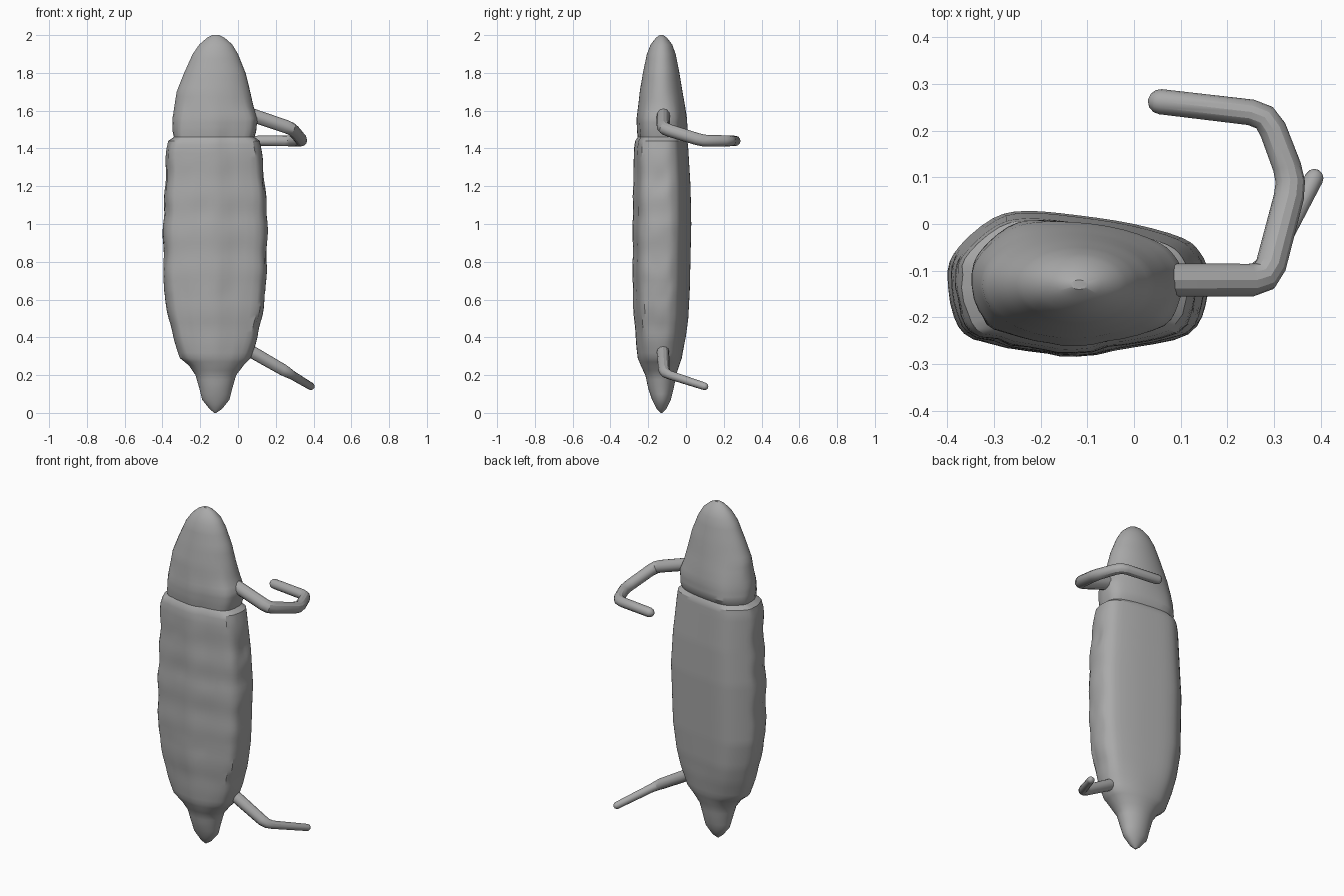
import bpy, bmesh, math
from mathutils import Vector, noise

if "Cube" in bpy.data.objects:
    bpy.data.objects.remove(bpy.data.objects["Cube"])

grey = bpy.data.materials.new("plain grey")
grey.diffuse_color = (0.4, 0.4, 0.4, 1)
grey.use_nodes = True
grey.node_tree.nodes["Principled BSDF"].inputs["Base Color"].default_value = grey.diffuse_color

# Body stations: z, x min, x max, y min, y max
STATIONS = [
    (0.0, -.125, -.115, -.135, -.125), (.02, -.15, -.085, -.155, -.105),
    (.07, -.19, -.045, -.18, -.08), (.13, -.205, -.03, -.2, -.065),
    (.2, -.225, -.01, -.215, -.052), (.25, -.26, .03, -.24, -.035),
    (.29, -.31, .07, -.257, -.02), (.4, -.345, .105, -.268, 0),
    (.5, -.37, .128, -.277, .012), (.65, -.397, .15, -.284, .02),
    (1.0, -.4, .16, -.285, .028), (1.2, -.388, .146, -.281, .024),
    (1.4, -.382, .125, -.278, .012), (1.44, -.375, .12, -.272, .008),
    (1.46, -.345, .092, -.258, -.006), (1.49, -.35, .1, -.262, .01),
    (1.56, -.348, .105, -.262, .008), (1.62, -.34, .085, -.255, -.002),
    (1.7, -.325, .065, -.245, -.018), (1.8, -.285, .04, -.228, -.035),
    (1.9, -.24, .0, -.207, -.055), (1.95, -.205, -.03, -.187, -.073),
    (1.985, -.165, -.07, -.16, -.1), (2.0, -.135, -.1, -.14, -.12)]

# Lopsided cross-section of the middle, in a -1..1 box
SECTION = [(1, .17), (.935, .43), (.8, .63), (.43, .82), (0, .94), (-.4, 1),
           (-.65, .9), (-.9, .53), (-1, .17), (-.95, -.45), (-.8, -.76),
           (-.4, -.92), (0, -1), (.43, -.87), (.86, -.7), (.98, -.3)]


def smooth(a, b, t):
    t = max(0, min(1, (t - a) / (b - a)))
    return t * t * (3 - 2 * t)


def section(k, per=3):
    """Point k on the smoothed section."""
    i, t = k // per, (k % per) / per
    n = len(SECTION)
    p0, p1, p2, p3 = (Vector(SECTION[(i + j) % n]) for j in (-1, 0, 1, 2))
    return 0.5 * (2 * p1 + (p2 - p0) * t + (2 * p0 - 5 * p1 + 4 * p2 - p3) * t * t
                  + (3 * p1 - p0 - 3 * p2 + p3) * t ** 3)


def ring_sizes():
    for a, b in zip(STATIONS, STATIONS[1:]):
        steps = max(1, round((b[0] - a[0]) / 0.025))
        for s in range(steps):
            yield [p + (q - p) * s / steps for p, q in zip(a, b)]
    yield STATIONS[-1]


def build_body():
    bm = bmesh.new()
    rings, n = [], len(SECTION) * 3
    for z, x0, x1, y0, y1 in ring_sizes():
        middle = smooth(.15, .5, z) * (1 - smooth(1.4, 1.75, z))
        rough = smooth(.2, .32, z) * (1 - smooth(1.5, 1.75, z))
        ring = []
        for k in range(n):
            p = section(k)
            a = math.atan2(p.y, p.x)
            p = Vector((math.cos(a), math.sin(a))).lerp(p, middle)
            # segment bands, long furrows and lumps on the belly and sides
            belly = rough * (1 - smooth(.1, .5, p.y))
            dent = .022 * (0.5 + 0.5 * math.sin(2 * math.pi * z / .2))
            dent += .035 * max(0, noise.noise(Vector((p.x * 4, p.y * 4, z * 7))))
            if p.y < -.3:
                for u in (-.68, -.32, .32, .68):
                    dent += .05 * math.exp(-((p.x - u) / .06) ** 2) * (
                        .6 + .4 * math.sin(9 * z + 5 * u))
            p *= 1 - dent * belly
            ring.append(bm.verts.new(((x0 + x1) / 2 + p.x * (x1 - x0) / 2,
                                      (y0 + y1) / 2 + p.y * (y1 - y0) / 2, z)))
        rings.append(ring)
    for lo, hi in zip(rings, rings[1:]):
        for k in range(n):
            bm.faces.new((lo[k], lo[(k + 1) % n], hi[(k + 1) % n], hi[k]))
    bm.faces.new(rings[0])
    bm.faces.new(rings[-1])
    bmesh.ops.recalc_face_normals(bm, faces=bm.faces)
    mesh = bpy.data.meshes.new("body")
    bm.to_mesh(mesh)
    bm.free()
    ob = bpy.data.objects.new("body", mesh)
    bpy.context.collection.objects.link(ob)
    return ob


def build_limb(name, path, r0, r1):
    """Bent round tube with softened elbows and a rounded tip."""
    path = [Vector(p) for p in path]
    pts = [path[0]]
    for a, p, b in zip(path, path[1:], path[2:]):
        q, s = p + (a - p).normalized() * .035, p + (b - p).normalized() * .035
        pts += [q, (q + 2 * p + s) / 4, s]
    d = (path[-1] - path[-2]).normalized()
    pts += [path[-1] - d * r1 * (1 - math.sin(t)) for t in (0, .5, 1.0, math.pi / 2)]
    cu = bpy.data.curves.new(name, 'CURVE')
    cu.dimensions = '3D'
    cu.bevel_depth, cu.bevel_resolution, cu.use_fill_caps = 1, 4, True
    sp = cu.splines.new('POLY')
    sp.points.add(len(pts) - 1)
    last = len(pts) - 4
    for i, p in enumerate(pts):
        sp.points[i].co = (*p, 1)
        r = r0 + (r1 - r0) * min(1, i / last)
        if i > last:
            r = r1 * max(.1, math.cos((0, .5, 1.0, math.pi / 2)[i - last]))
        sp.points[i].radius = r
    ob = bpy.data.objects.new(name, cu)
    bpy.context.collection.objects.link(ob)
    bpy.ops.object.select_all(action='DESELECT')
    ob.select_set(True)
    bpy.context.view_layer.objects.active = ob
    bpy.ops.object.convert(target='MESH')
    return bpy.context.view_layer.objects.active


parts = [
    build_body(),
    build_limb("upper_limb", [(.02, -.12, 1.595), (.285, -.12, 1.505), (.34, .09, 1.44),
                              (.285, .235, 1.44), (.03, .265, 1.44)], .036, .027),
    build_limb("lower_limb", [(.0, -.125, .365), (.27, -.115, .21), (.395, .115, .135)],
               .034, .02)]

for ob in parts:
    ob.data.materials.clear()
    ob.data.materials.append(grey)
    bpy.ops.object.select_all(action='DESELECT')
    ob.select_set(True)
    bpy.context.view_layer.objects.active = ob
    bpy.ops.object.shade_smooth_by_angle(angle=math.radians(30))
